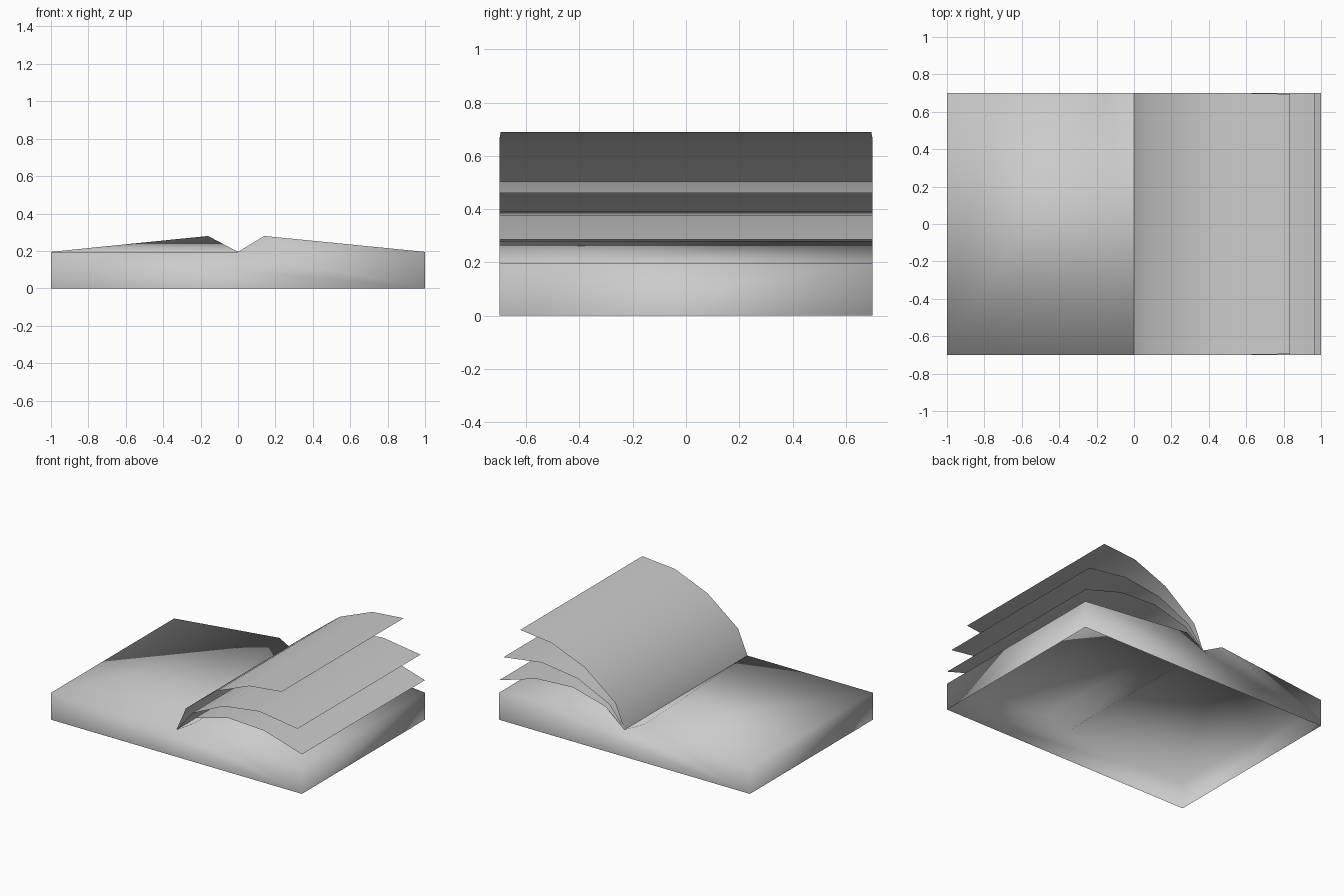
import bpy
import bmesh

if "Cube" in bpy.data.objects:
    bpy.data.objects.remove(bpy.data.objects["Cube"], do_unlink=True)

HALF_DEPTH = 0.7
EDGE_Z = 0.195
RIDGE_Z = 0.28

paper = bpy.data.materials.new("paper_grey")
paper.use_nodes = True
paper.diffuse_color = (0.6, 0.6, 0.6, 1)
paper.node_tree.nodes["Principled BSDF"].inputs["Base Color"].default_value = (0.6, 0.6, 0.6, 1)


def finish(name, bm):
    """Turn a bmesh into a smooth shaded paper object."""
    for face in bm.faces:
        face.smooth = True
    mesh = bpy.data.meshes.new(name)
    bm.to_mesh(mesh)
    bm.free()
    mesh.materials.append(paper)
    obj = bpy.data.objects.new(name, mesh)
    bpy.context.collection.objects.link(obj)
    return obj


def row(bm, profile, y):
    return [bm.verts.new((x, y, z)) for x, z in profile]


# Open book block: a shell without a floor, its left ridge fading out to the front
bm = bmesh.new()
front = row(bm, [(-1, EDGE_Z), (0, EDGE_Z), (0.14, RIDGE_Z), (1, EDGE_Z)], -HALF_DEPTH)
back = row(bm, [(-1, EDGE_Z), (-0.16, RIDGE_Z), (0, EDGE_Z), (0.14, RIDGE_Z), (1, EDGE_Z)], HALF_DEPTH)
front_base = row(bm, [(-1, 0), (1, 0)], -HALF_DEPTH)
back_base = row(bm, [(-1, 0), (1, 0)], HALF_DEPTH)

# Left page surface
bm.faces.new((front[0], front[1], back[1]))
bm.faces.new((front[0], back[1], back[0]))
bm.faces.new((front[1], back[2], back[1]))
# Right page surface
for i in (1, 2):
    bm.faces.new((front[i], front[i + 1], back[i + 2], back[i + 1]))
# Walls
bm.faces.new(front_base + front[::-1])
bm.faces.new(back_base[::-1] + back)
bm.faces.new((front_base[0], front[0], back[0], back_base[0]))
bm.faces.new((front_base[1], back_base[1], back[4], front[3]))
finish("book_block", bm)


# Loose pages lifting from the spine
def add_page(name, curve, taper=0.0):
    bm = bmesh.new()
    profile = [(0, EDGE_Z)] + curve
    near = row(bm, profile, -HALF_DEPTH)
    far = row(bm, profile, HALF_DEPTH)
    near[-1].co.y += taper
    far[-1].co.y -= taper
    for i in range(len(profile) - 1):
        bm.faces.new((near[i], near[i + 1], far[i + 1], far[i]))
    finish(name, bm)


add_page("upper_page", [(0.075, 0.37), (0.32, 0.56), (0.58, 0.665), (0.835, 0.69)], 0.005)
add_page("middle_page", [(0.12, 0.345), (0.375, 0.465), (0.66, 0.503), (0.965, 0.46)])
add_page("lower_page", [(0.15, 0.32), (0.41, 0.39), (0.7, 0.375), (1, 0.285)])
